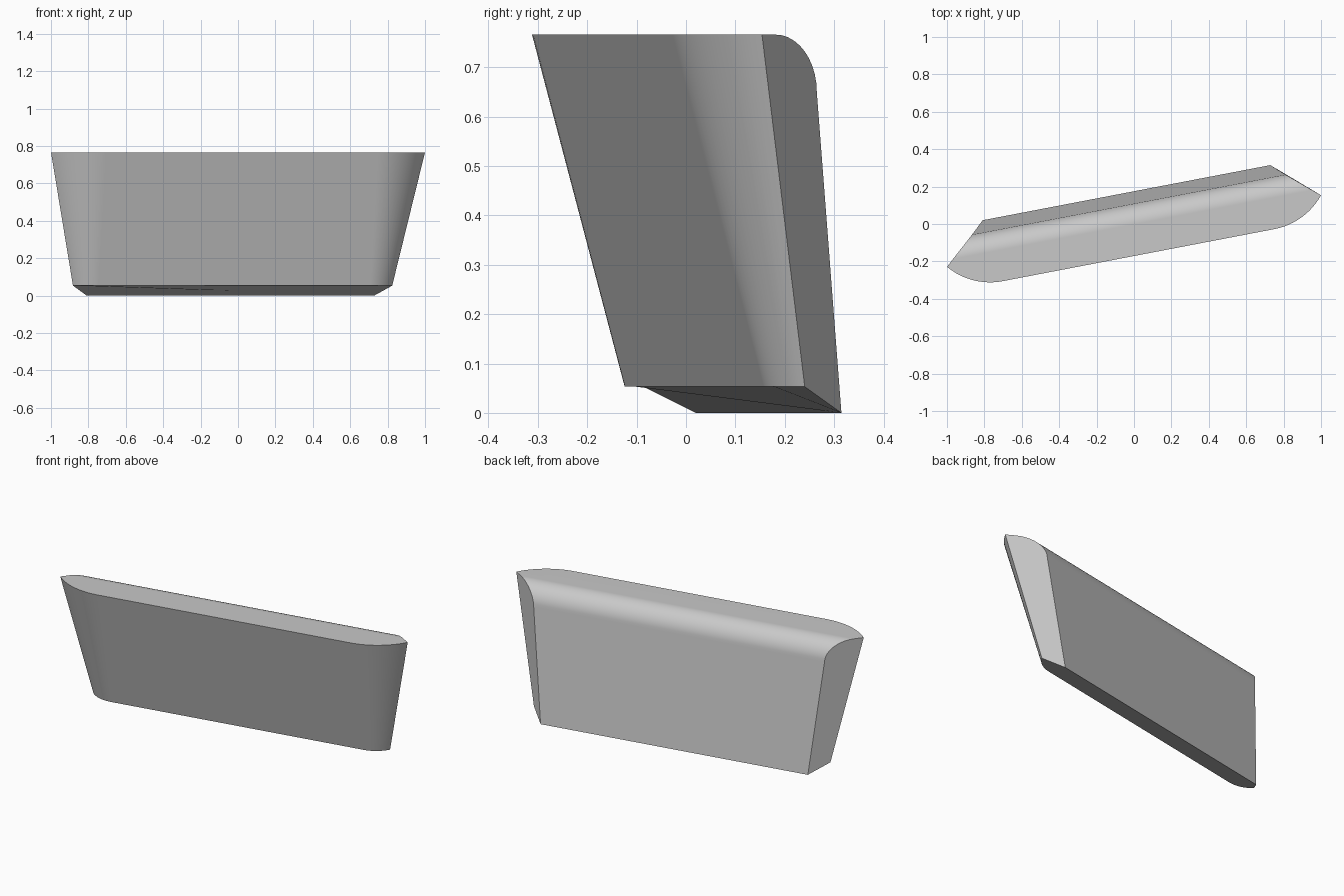
import bpy, bmesh, math
from mathutils import Matrix, Vector

default = bpy.data.objects.get("Cube")
if default:
    bpy.data.objects.remove(default, do_unlink=True)

TURN = math.atan2(0.295, 1.54)   # the block is turned about the vertical
TOP, RIM = 0.766, 0.053          # top face and lower front edge heights
FLAT = 0.74                      # half length of the flat part of the front
ARC_STEPS, ROUND_STEPS = 12, 10

mat = bpy.data.materials.new("plain_grey")
grey = (0.58, 0.58, 0.58, 1)
mat.use_nodes = True
mat.diffuse_color = grey
mat.node_tree.nodes["Principled BSDF"].inputs["Base Color"].default_value = grey


def front_outline(tip_u, tip_v, front_v, z, shift):
    """Front edge at one height: arc, flat run, mirrored arc."""
    du, dv = tip_u - FLAT, tip_v - front_v
    radius = (du * du + dv * dv) / (2 * dv)
    sweep = math.asin(du / radius)
    half = []
    for i in range(ARC_STEPS + 1):
        a = sweep * i / ARC_STEPS
        half.append((FLAT + radius * math.sin(a),
                     front_v + radius * (1 - math.cos(a))))
    left = [(-u, v) for u, v in reversed(half)]
    return [Vector((u + shift, v, z)) for u, v in left + half]


def back_profile():
    """Half length, depth and height from the bottom edge over the rounded top."""
    points = [(0.783, 0.172, 0)]
    for i in range(ROUND_STEPS + 1):
        a = math.pi / 2 * i / ROUND_STEPS
        v = 0.108 - 0.109 * (1 - math.cos(a))
        z = 0.65 + (TOP - 0.65) * math.sin(a)
        points.append((0.852 + (0.108 - v) * 1.145, v, z))
    return points


bm = bmesh.new()
upper = [bm.verts.new(p) for p in front_outline(1.018, -0.037, -0.168, TOP, -0.007)]
lower = [bm.verts.new(p) for p in front_outline(0.869, 0.081, 0.021, RIM, -0.014)]
profile = back_profile()
back_l = [bm.verts.new((-u - 0.008, v, z)) for u, v, z in profile]
back_r = [bm.verts.new((u - 0.008, v, z)) for u, v, z in profile]

# Curved front wall
for i in range(len(upper) - 1):
    bm.faces.new((lower[i], lower[i + 1], upper[i + 1], upper[i]))
# Back wall and rounded top edge
for i in range(len(profile) - 1):
    bm.faces.new((back_r[i], back_l[i], back_l[i + 1], back_r[i + 1]))
# Top, sloping underside and the two end faces
bm.faces.new(upper + [back_r[-1], back_l[-1]])
bm.faces.new(lower[::-1] + [back_l[0], back_r[0]])
bm.faces.new([lower[-1]] + back_r + [upper[-1]])
bm.faces.new([upper[0]] + back_l[::-1] + [lower[0]])
bmesh.ops.recalc_face_normals(bm, faces=bm.faces)
bm.transform(Matrix.Rotation(TURN, 4, "Z"))

mesh = bpy.data.meshes.new("tapered_block")
bm.to_mesh(mesh)
bm.free()
mesh.materials.append(mat)
block = bpy.data.objects.new("tapered_block", mesh)
bpy.context.collection.objects.link(block)

# Smooth curves, crisp corners, even shading on the flat faces
bpy.ops.object.select_all(action="DESELECT")
block.select_set(True)
bpy.context.view_layer.objects.active = block
bpy.ops.object.shade_smooth_by_angle(angle=math.radians(25))
weighted = block.modifiers.new("even_shading", "WEIGHTED_NORMAL")
weighted.keep_sharp = True
